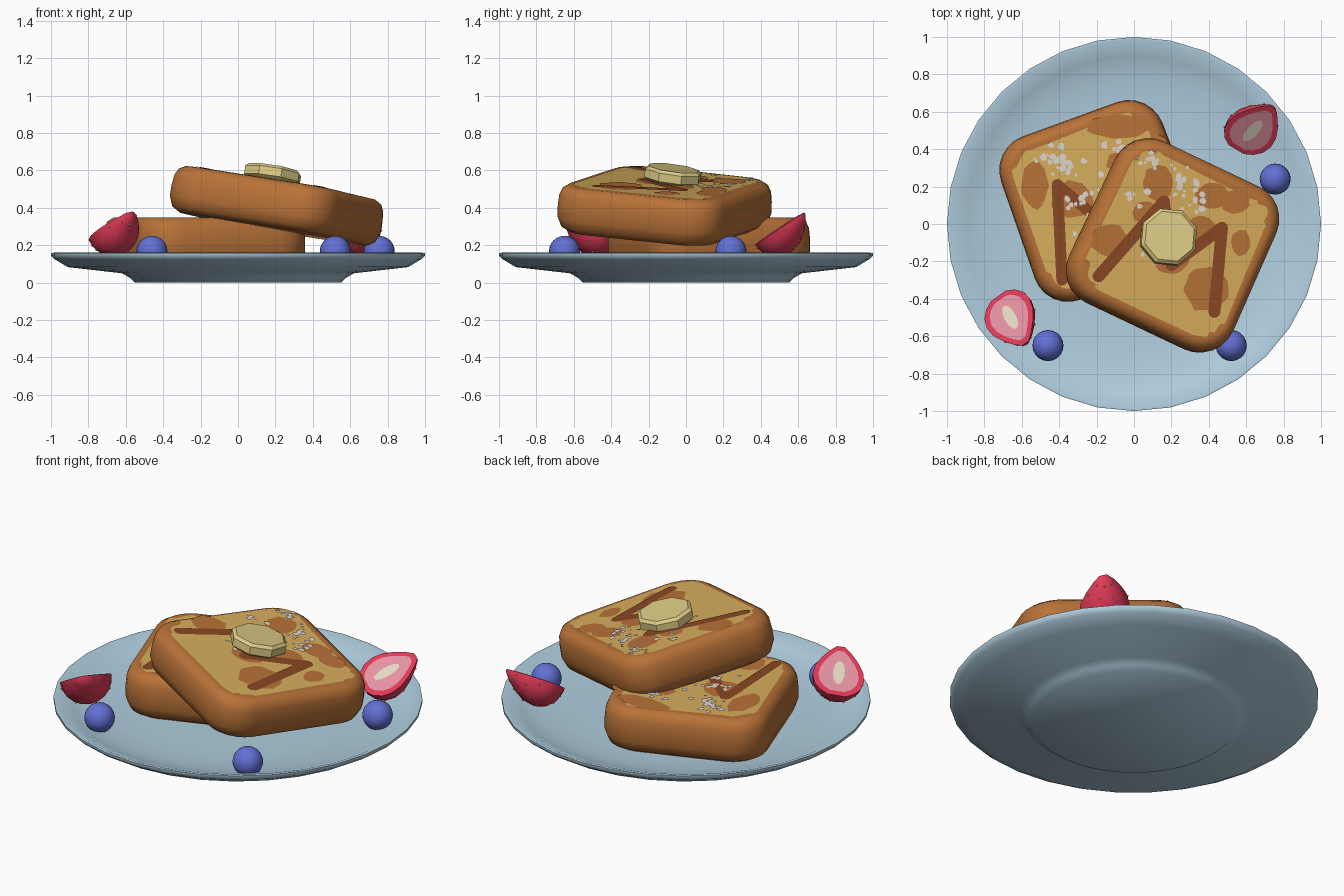
import bpy, bmesh, math, random
from math import pi, sin, cos, radians
from mathutils import Matrix, Vector

random.seed(4)
if "Cube" in bpy.data.objects:
    bpy.data.objects.remove(bpy.data.objects["Cube"])


def material(name, r, g, b):
    lin = [(c / 255 / 12.92 if c < 11 else ((c / 255 + 0.055) / 1.055) ** 2.4) for c in (r, g, b)]
    m = bpy.data.materials.new(name)
    m.use_nodes = True
    m.diffuse_color = (*lin, 1)
    bsdf = next(n for n in m.node_tree.nodes if n.type == "BSDF_PRINCIPLED")
    bsdf.inputs["Base Color"].default_value = (*lin, 1)
    return m


PLATE = material("pale blue ceramic", 176, 206, 223)
CRUST = material("toasted crust", 184, 114, 56)
BREAD = material("golden bread", 215, 174, 92)
SYRUP = material("dark syrup", 138, 72, 35)
SUGAR = material("powdered sugar", 222, 214, 208)
BERRY = material("blueberry", 98, 112, 212)
RED = material("strawberry red", 226, 58, 88)
PINK = material("strawberry flesh", 232, 148, 164)
CREAM = material("strawberry core", 232, 218, 198)
BUTTER = material("butter", 222, 204, 134)


def finish(name, bm, mat, matrix=None, smooth=None):
    bmesh.ops.recalc_face_normals(bm, faces=bm.faces)
    mesh = bpy.data.meshes.new(name)
    bm.to_mesh(mesh)
    bm.free()
    mesh.materials.append(mat)
    ob = bpy.data.objects.new(name, mesh)
    bpy.context.collection.objects.link(ob)
    if matrix is not None:
        ob.matrix_world = matrix
    if smooth:
        bpy.ops.object.select_all(action="DESELECT")
        ob.select_set(True)
        bpy.context.view_layer.objects.active = ob
        bpy.ops.object.shade_smooth_by_angle(angle=radians(smooth))
    return ob


def loft(rings, bm, caps=True):
    """Skin a list of closed point rings."""
    loops = [[bm.verts.new(p) for p in ring] for ring in rings]
    for a, b in zip(loops, loops[1:]):
        for i in range(len(a)):
            j = (i + 1) % len(a)
            bm.faces.new((a[i], a[j], b[j], b[i]))
    if caps:
        bm.faces.new(loops[0])
        bm.faces.new(loops[-1])


def circle(r, z, n, phase=0.0):
    return [(r * cos(2 * pi * i / n + phase), r * sin(2 * pi * i / n + phase), z) for i in range(n)]


def rounded_square(half, r, z, steps=6):
    pts = []
    for q, (sx, sy) in enumerate([(1, 1), (-1, 1), (-1, -1), (1, -1)]):
        for k in range(steps + 1):
            a = pi / 2 * (q + k / steps)
            x, y = sx * (half - r) + r * cos(a), sy * (half - r) + r * sin(a)
            pts.append((x * (1 - 0.03 * y), y, z))
    return pts


# Plate: lathed from under the foot, round the rim and back to the well
bm = bmesh.new()
profile = [(0.55, 0), (0.58, 0.027), (0.62, 0.05), (0.91, 0.083), (0.98, 0.125), (1, 0.143),
           (1, 0.158), (0.985, 0.16), (0.9, 0.125), (0.8, 0.1), (0.66, 0.088), (0.5, 0.085)]
loft([circle(r, z, 32) for r, z in profile], bm)
finish("plate", bm, PLATE, smooth=50)


class Slice:
    """A slice of toast; toppings are placed by plan position on its top plane."""

    def __init__(self, name, centre, normal, turn, half, thick):
        self.name, self.c, self.n = name, Vector(centre), Vector(normal).normalized()
        tilt = Vector((0, 0, 1)).rotation_difference(self.n).to_matrix().to_4x4()
        self.m = Matrix.Translation(self.c) @ tilt @ Matrix.Rotation(radians(turn), 4, "Z")
        sections = [(0.065, 0), (0.05, 0), (0.02, 0.02), (0.005, 0.055), (0, 0.11),
                    (0, thick - 0.08), (0.02, thick - 0.025), (0.06, thick)]
        bm = bmesh.new()
        loft([rounded_square(half - i, 0.19 - i * 0.6, -z) for i, z in sections], bm)
        finish(name, bm, CRUST, self.m, 40)
        # Golden face with a wavering edge
        bm = bmesh.new()
        ring = rounded_square(half - 0.075, 0.13, 0.002, 8)
        bm.faces.new([bm.verts.new((x * w, y * w, z)) for x, y, z in ring
                      for w in [random.uniform(0.96, 1.03)]])
        finish(name + "_golden_face", bm, BREAD, self.m)

    def at(self, x, y, lift):
        d = self.n
        z = self.c.z - (d.x * (x - self.c.x) + d.y * (y - self.c.y)) / d.z
        return (x, y, z + lift)

    def blobs(self, part, mat, spots, lift, sides, jitter):
        bm = bmesh.new()
        for x, y, rx, ry in spots:
            pts = []
            for i in range(sides):
                a, k = 2 * pi * i / sides, random.uniform(1 - jitter, 1 + jitter)
                pts.append(bm.verts.new(self.at(x + rx * k * cos(a), y + ry * k * sin(a), lift)))
            bm.faces.new(pts)
        finish(self.name + part, bm, mat)

    def drizzle(self, path, width):
        bm = bmesh.new()
        for k, (p, q) in enumerate(zip(path, path[1:])):
            p, q = Vector(p), Vector(q)
            ang = math.atan2(q.y - p.y, q.x - p.x)
            pts = []
            for end, start in ((q, ang - pi / 2), (p, ang + pi / 2)):
                for i in range(7):
                    a = start + pi * i / 6
                    pts.append(bm.verts.new(self.at(end.x + width * cos(a), end.y + width * sin(a),
                                                    0.006 + k * 0.0004)))
            bm.faces.new(pts)
        finish(self.name + "_syrup", bm, SYRUP)

    def sugar(self, clusters):
        spots = []
        for x, y, spread, count in clusters:
            for _ in range(count):
                s = random.uniform(0.008, 0.02)
                spots.append((random.gauss(x, spread), random.gauss(y, spread * 0.6), s, s))
        self.blobs("_sugar", SUGAR, spots, 0.0085, 6, 0.3)


lower = Slice("lower_toast", (-0.185, 0.125, 0.348), (0, 0, 1), 20, 0.463, 0.262)
lower.blobs("_toasted_patches", CRUST, [
    (0, 0.27, 0.09, 0.1), (-0.53, 0.21, 0.07, 0.13), (-0.08, 0.52, 0.17, 0.06), (-0.27, -0.22, 0.08, 0.09),
    (-0.33, 0.13, 0.11, 0.1), (-0.05, 0.33, 0.1, 0.06), (0.12, 0.35, 0.09, 0.12)], 0.004, 18, 0.08)
lower.drizzle([(-0.385, -0.3), (-0.41, 0.21), (-0.16, 0.0), (-0.02, 0.3)], 0.03)
lower.sugar([(-0.47, 0.37, 0.06, 12), (-0.36, 0.31, 0.05, 12), (-0.05, 0.41, 0.05, 9),
             (-0.31, 0.1, 0.05, 8), (-0.14, 0.2, 0.05, 8), (-0.2, 0.02, 0.05, 5)])

upper = Slice("upper_toast", (0.232, -0.108, 0.532), (0.17, 0.03, 1), -25, 0.478, 0.25)
upper.blobs("_toasted_patches", CRUST, [
    (0.13, 0.22, 0.08, 0.1), (0.42, 0.15, 0.09, 0.07), (0.39, -0.35, 0.12, 0.12), (-0.13, -0.09, 0.1, 0.09),
    (0.2, -0.2, 0.09, 0.07), (0.54, 0.12, 0.08, 0.06), (0.57, -0.1, 0.05, 0.07), (0.06, 0.06, 0.07, 0.06),
    (0.36, -0.03, 0.08, 0.07)], 0.004, 18, 0.08)
upper.drizzle([(-0.19, -0.28), (0.16, 0.12), (0.2, -0.22), (0.47, -0.02), (0.43, -0.47)], 0.032)
upper.sugar([(0.08, 0.34, 0.04, 12), (0.2, 0.28, 0.05, 8), (0.29, 0.17, 0.05, 10),
             (0.34, 0.08, 0.04, 7), (0.12, -0.16, 0.04, 7), (0.03, 0.16, 0.05, 5)])

# Butter pat: bevelled octagon resting on the upper slice
bm = bmesh.new()
loft([circle(r, z, 8, 0.3) for r, z in [(0.135, -0.04), (0.158, -0.025), (0.158, 0.02), (0.14, 0.035)]], bm)
lean = Vector((0, 0, 1)).rotation_difference(Vector((0.16, 0.13, 1))).to_matrix().to_4x4()
finish("butter_pat", bm, BUTTER, Matrix.Translation((0.185, -0.07, 0.578)) @ lean)

# Blueberries
for i, (x, y) in enumerate([(-0.46, -0.65), (0.52, -0.65), (0.755, 0.24)]):
    bm = bmesh.new()
    bmesh.ops.create_uvsphere(bm, u_segments=20, v_segments=12, radius=0.083)
    finish(f"blueberry_{i + 1}", bm, BERRY, Matrix.Translation((x, y, 0.167)), 60)

# Strawberry halves: half-lathed body, pink flesh, pale core and seeds
OUTLINE = [(-0.15, 0.05), (-0.125, 0.095), (-0.085, 0.128), (-0.03, 0.142), (0.03, 0.132),
           (0.09, 0.1), (0.145, 0.058), (0.18, 0.022)]


def strawberry(name, centre, heading, rise, roll):
    m = (Matrix.Translation(centre) @ Matrix.Rotation(radians(heading), 4, "Z")
         @ Matrix.Rotation(radians(-rise), 4, "Y") @ Matrix.Rotation(radians(roll), 4, "X"))
    bm = bmesh.new()
    arcs = [pi + pi * i / 10 for i in range(11)]
    loft([[(x, r * cos(a), r * sin(a)) for a in arcs] for x, r in OUTLINE], bm)
    finish(name, bm, RED, m, 50)
    # Flesh follows the cut outline, inset
    bm = bmesh.new()
    edge = OUTLINE + [(x, -r) for x, r in reversed(OUTLINE)]
    bm.faces.new([bm.verts.new((x * 0.82, y * 0.78, 0.003)) for x, y in edge])
    finish(name + "_flesh", bm, PINK, m)
    bm = bmesh.new()
    bm.faces.new([bm.verts.new((0.078 * x, 0.032 * y, 0.006)) for x, y, z in circle(1, 0, 14)])
    finish(name + "_core", bm, CREAM, m)
    bm = bmesh.new()
    for k, (x, r) in enumerate(OUTLINE[1:7]):
        for j in range(4):
            a = pi + pi * (j + 0.3 + 0.4 * (k % 2)) / 4
            bmesh.ops.create_icosphere(bm, subdivisions=1, radius=0.006,
                                       matrix=Matrix.Translation((x, r * cos(a), r * sin(a))))
    finish(name + "_seeds", bm, BUTTER, m)


strawberry("front_strawberry", (-0.66, -0.5, 0.292), -60, 28, 12)
strawberry("back_strawberry", (0.635, 0.5, 0.29), 49, 26, 22)
